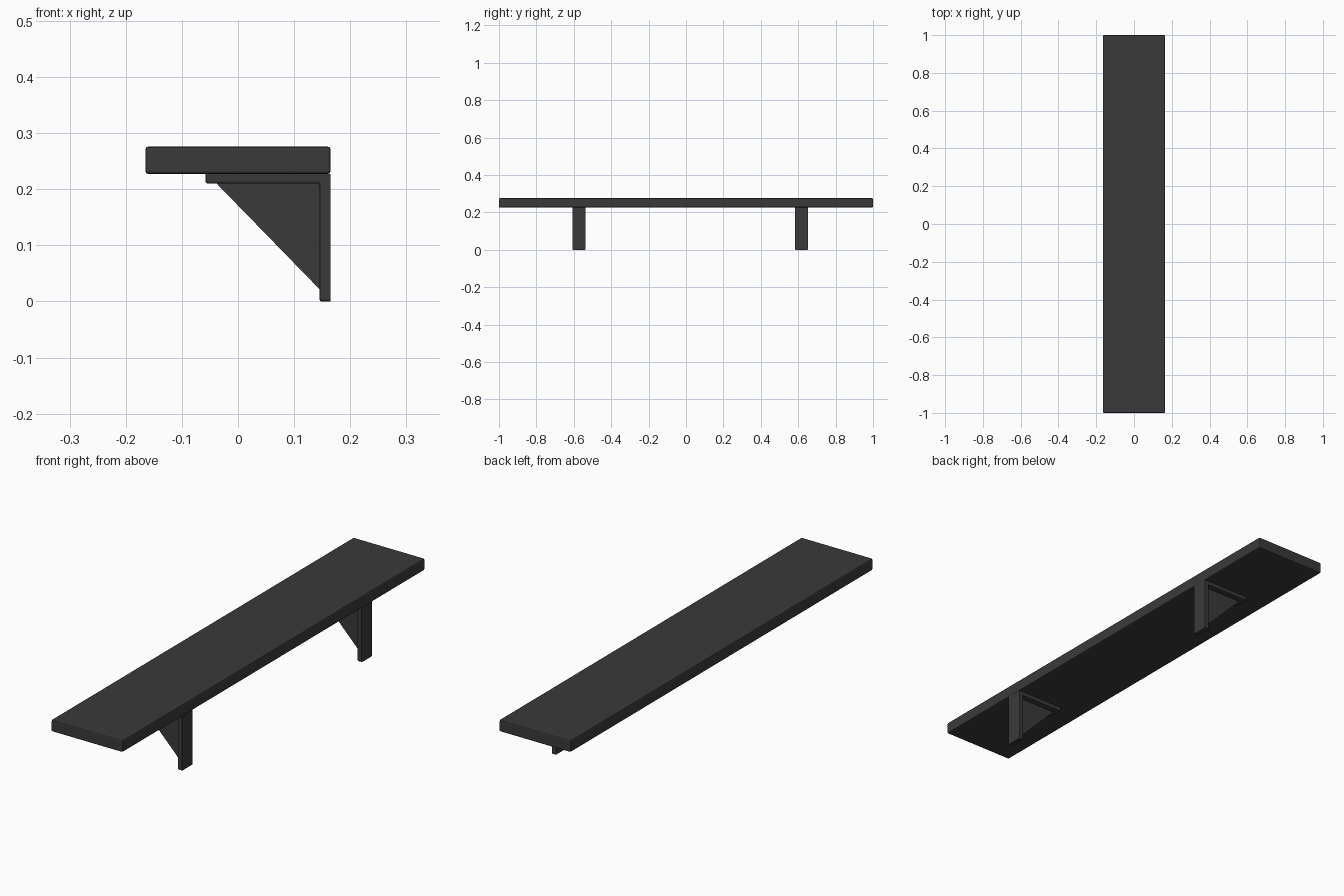
import bpy, bmesh

cube = bpy.data.objects.get("Cube")
if cube:
    bpy.data.objects.remove(cube, do_unlink=True)

charcoal = bpy.data.materials.new("charcoal")
charcoal.use_nodes = True
colour = (0.042, 0.042, 0.042, 1)
charcoal.diffuse_color = colour
charcoal.node_tree.nodes["Principled BSDF"].inputs["Base Color"].default_value = colour

BACK, UNDER, TOP = 0.165, 0.227, 0.276   # wall plane, shelf underside, shelf top


def extrude_profile(name, points, y, width, bevel=0, keep_sharp=lambda e: False):
    """Extrude an x-z profile along y and chamfer the chosen edges."""
    bm = bmesh.new()
    face = bm.faces.new([bm.verts.new((x, y - width / 2, z)) for x, z in points])
    ext = bmesh.ops.extrude_face_region(bm, geom=[face])
    moved = [v for v in ext["geom"] if isinstance(v, bmesh.types.BMVert)]
    bmesh.ops.translate(bm, verts=moved, vec=(0, width, 0))
    bmesh.ops.recalc_face_normals(bm, faces=bm.faces)
    if bevel:
        edges = [e for e in bm.edges if not keep_sharp(e)]
        bmesh.ops.bevel(bm, geom=edges, offset=bevel, segments=2, profile=0.5,
                        affect='EDGES', clamp_overlap=True)
    mesh = bpy.data.meshes.new(name)
    bm.to_mesh(mesh)
    bm.free()
    mesh.materials.append(charcoal)
    obj = bpy.data.objects.new(name, mesh)
    bpy.context.collection.objects.link(obj)
    return obj


def on_mounting_face(edge):
    """Edges against the wall or the shelf stay sharp."""
    return (all(abs(v.co.x - BACK) < 1e-4 for v in edge.verts)
            or all(abs(v.co.z - UNDER) < 1e-4 for v in edge.verts))


# Shelf board
extrude_profile("shelf_board",
                [(-BACK, UNDER), (BACK, UNDER), (BACK, TOP), (-BACK, TOP)],
                0, 2, bevel=0.005)

# Brackets: an L-shaped flange with a thin triangular web
angle = [(BACK, 0), (BACK, UNDER), (-0.058, UNDER), (-0.058, 0.21),
         (0.145, 0.21), (0.145, 0)]
web = [(-0.04, 0.212), (0.147, 0.212), (0.147, 0.02)]
for side, y in (("front", -0.572), ("rear", 0.617)):
    extrude_profile(side + "_bracket_flange", angle, y, 0.07, 0.004, on_mounting_face)
    extrude_profile(side + "_bracket_web", web, y, 0.02)
